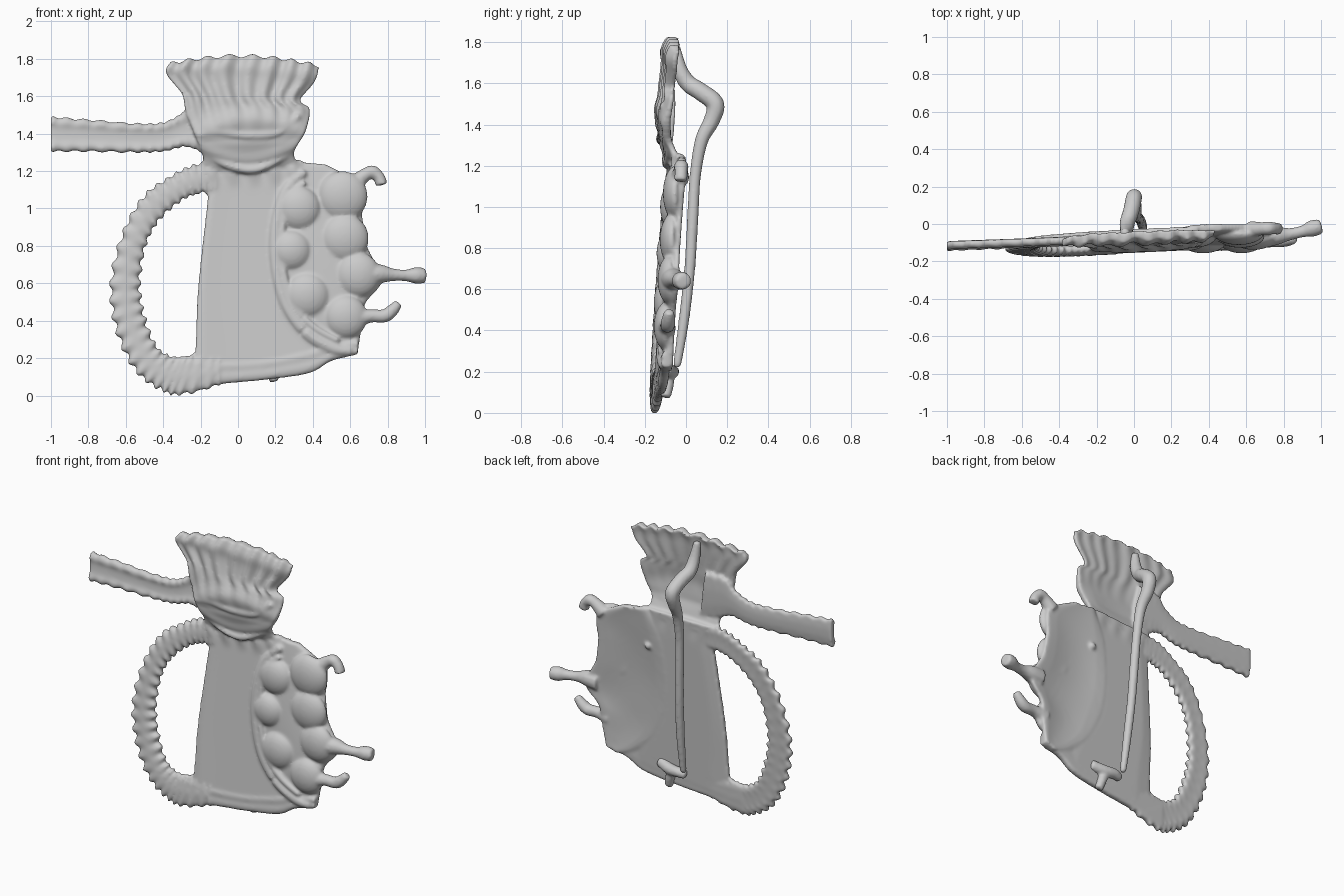
import bpy, bmesh
from math import sin, cos, pi, exp
from mathutils import Vector


def plane_y(x, z):
    """Depth of the slightly tilted badge at a front-view position."""
    return -0.135 + 0.04 * x + 0.07 * z


def along(pts, t):
    """Point at t (0..1) on a Catmull-Rom curve."""
    n = len(pts) - 1
    i = min(int(t * n), n - 1)
    f = t * n - i
    a, b, c, d = (Vector(pts[max(0, min(n, j))]) for j in range(i - 1, i + 3))
    return 0.5 * (2 * b + (c - a) * f + (2 * a - 5 * b + 4 * c - d) * f * f
                  + (3 * b - a - 3 * c + d) * f ** 3)


def bump(v, centre, width):
    return exp(-((v - centre) / width) ** 2)


def finish(name, bm):
    bmesh.ops.recalc_face_normals(bm, faces=bm.faces)
    me = bpy.data.meshes.new(name)
    bm.to_mesh(me)
    bm.free()
    me.shade_smooth()
    ob = bpy.data.objects.new(name, me)
    bpy.context.collection.objects.link(ob)
    return ob


def sheet(name, left, right, nu, nv, thick=0.025, relief=None, bow=None, warp=None):
    """Thin cast sheet lofted between two edges, with relief on the front."""
    bm = bmesh.new()
    front, back = [], []
    for i in range(nu + 1):
        u = i / nu
        a, b = along(left, u), along(right, u)
        fr, bk = [], []
        for j in range(nv + 1):
            v = j / nv
            p = a.lerp(b, v)
            if warp:
                p = p + Vector(warp(u, v))
            r = relief(u, v) if relief else 0
            y = plane_y(p.x, p.y) + (bow(u, v) if bow else 0)
            t = thick * (0.5 + 0.5 * min(1, 6 * min(v, 1 - v)) ** 0.5)
            fr.append(bm.verts.new((p.x, y - t - r, p.y)))
            bk.append(bm.verts.new((p.x, y + t - 0.35 * r, p.y)))
        front.append(fr)
        back.append(bk)
    for g in (front, back):
        for i in range(nu):
            for j in range(nv):
                bm.faces.new((g[i][j], g[i + 1][j], g[i + 1][j + 1], g[i][j + 1]))
    for j in range(nv):
        for i in (0, nu):
            bm.faces.new((front[i][j], front[i][j + 1], back[i][j + 1], back[i][j]))
    for i in range(nu):
        for j in (0, nv):
            bm.faces.new((front[i][j], front[i + 1][j], back[i + 1][j], back[i][j]))
    return finish(name, bm)


def rod(name, pts):
    """Smooth round rod through (x, y, z, radius) points."""
    bm = bmesh.new()
    n, sides = 8 * (len(pts) - 1), 12
    samples = [along(pts, i / n) for i in range(n + 1)]
    rings = []
    for i, s in enumerate(samples):
        d = (samples[min(n, i + 1)] - samples[max(0, i - 1)]).to_3d().normalized()
        ref = Vector((1, 0, 0)) if abs(d.x) < 0.7 else Vector((0, 1, 0))
        e = d.cross(ref).normalized()
        f = d.cross(e)
        r = s[3] * (0.6 if i in (0, n) else 1)
        rings.append([bm.verts.new(s.to_3d() + r * (cos(2 * pi * k / sides) * e
                      + sin(2 * pi * k / sides) * f)) for k in range(sides)])
    for p, q in zip(rings, rings[1:]):
        for k in range(sides):
            m = (k + 1) % sides
            bm.faces.new((p[k], p[m], q[m], q[k]))
    bm.faces.new(rings[0])
    bm.faces.new(rings[-1])
    return finish(name, bm)


def surface_rod(name, pts, lift=0.0):
    """Rod lying on the badge, from (x, z, radius) points."""
    return rod(name, [(x, plane_y(x, z) + lift, z, r) for x, z, r in pts])


def blob(name, x, y, z, r, depth_front, depth_back):
    bm = bmesh.new()
    bmesh.ops.create_uvsphere(bm, u_segments=28, v_segments=16, radius=1)
    for v in bm.verts:
        d = depth_front if v.co.y < 0 else depth_back
        v.co = (x + r * v.co.x, y + d * v.co.y, z + r * v.co.z)
    return finish(name, bm)


def cast(name, parts, voxel, smooth):
    """Melt parts into one soft casting."""
    bpy.ops.object.select_all(action='DESELECT')
    for p in parts:
        p.select_set(True)
    ob = bpy.context.view_layer.objects.active = parts[0]
    bpy.ops.object.join()
    ob.name = ob.data.name = name
    m = ob.modifiers.new("melt", 'REMESH')
    m.mode, m.voxel_size, m.use_smooth_shade = 'VOXEL', voxel, True
    s = ob.modifiers.new("soften", 'SMOOTH')
    s.factor, s.iterations = 0.5, smooth
    for mod in ("melt", "soften"):
        bpy.ops.object.modifier_apply(modifier=mod)


plate = []

# Smooth body panel
plate.append(sheet("body_panel",
      [(-0.23, 0.1), (-0.225, 0.3), (-0.215, 0.55), (-0.19, 0.8), (-0.165, 1.02), (-0.16, 1.12), (-0.2, 1.24)],
      [(0.5, 0.2), (0.45, 0.32), (0.28, 0.55), (0.24, 0.8), (0.28, 1.02), (0.36, 1.14), (0.34, 1.26)],
      50, 30, 0.023, relief=lambda u, v: 0.006 * bump(v, 0.05, 0.08)
      + 0.008 * bump(u, 0.92, 0.07) * (1 + sin(30 * v))))

# Bottom border
plate.append(sheet("bottom_border",
      [(-0.33, 0.01), (-0.2, 0.03), (-0.1, 0.06), (0.15, 0.085), (0.38, 0.12), (0.5, 0.185), (0.64, 0.22)],
      [(-0.33, 0.2), (-0.2, 0.2), (-0.08, 0.19), (0.15, 0.2), (0.38, 0.25), (0.5, 0.28), (0.645, 0.3)],
      60, 14, 0.023, relief=lambda u, v: 0.006 * bump(v, 0.75, 0.2) + 0.004 * bump(v, 0.3, 0.15)))

# Rope-edged handle loop
outer = [(-0.12, 1.23), (-0.23, 1.235), (-0.36, 1.17), (-0.5, 1.07), (-0.615, 0.87), (-0.68, 0.6),
         (-0.65, 0.35), (-0.55, 0.14), (-0.42, 0.035), (-0.3, 0.01), (-0.1, 0.06)]
inner = [(-0.12, 1.09), (-0.2, 1.085), (-0.3, 1.045), (-0.42, 0.94), (-0.495, 0.8), (-0.525, 0.6),
         (-0.5, 0.42), (-0.43, 0.255), (-0.33, 0.2), (-0.24, 0.21), (-0.1, 0.2)]
plate.append(sheet("handle_loop", outer, inner, 180, 14, 0.022,
      relief=lambda u, v: 0.01 * sin(pi * v) + 0.006 * cos(56 * pi * u) * abs(2 * v - 1),
      warp=lambda u, v: (along(inner, u) - along(outer, u)) * (0.16 * (v - 0.5) * cos(56 * pi * u))))

# Side arm with raised borders
plate.append(sheet("side_arm",
      [(-1, 1.305), (-0.8, 1.305), (-0.55, 1.3), (-0.4, 1.305), (-0.28, 1.33), (-0.19, 1.3), (-0.05, 1.25)],
      [(-1, 1.49), (-0.8, 1.475), (-0.55, 1.455), (-0.4, 1.46), (-0.3, 1.51), (-0.24, 1.57), (-0.1, 1.58)],
      90, 14, 0.019,
      relief=lambda u, v: 0.01 * (bump(v, 0.14, 0.14) + bump(v, 0.86, 0.14)) * (1 + 0.3 * sin(95 * u)),
      bow=lambda u, v: -0.035, warp=lambda u, v: (0, 0.012 * (v - 0.5) * sin(95 * u))))

# Gathered neck and pleated frill
plate.append(sheet("pleated_frill",
      [(-0.19, 1.19), (-0.19, 1.29), (-0.23, 1.39), (-0.28, 1.52), (-0.3, 1.61), (-0.385, 1.72), (-0.355, 1.78)],
      [(0.33, 1.22), (0.3, 1.3), (0.36, 1.41), (0.385, 1.53), (0.335, 1.58), (0.41, 1.68), (0.435, 1.765)],
      70, 84, 0.022,
      relief=lambda u, v: (0.01 * cos(15 * pi * v + 1.2 * sin(7 * v)) + 0.005 * sin(23 * v))
      * min(1, max(0, (u - 0.35) * 4)) + 0.016 * bump(u, 0.9, 0.08)
      + 0.02 * bump(u, 0.33 + 0.1 * sin(pi * v), 0.07) + 0.012 * bump(u, 0.22 - 0.12 * sin(pi * v), 0.06),
      bow=lambda u, v: -0.05 * min(1, 4 * u) - 0.03 * sin(pi * u) * (0.4 + 0.6 * sin(pi * v)),
      warp=lambda u, v: (0, u ** 4 * (0.045 * sin(pi * v) + 0.01 * cos(15 * pi * v + 1.2 * sin(7 * v))))))

# Folds crossing the neck
plate.append(surface_rod("upper_neck_fold", [(-0.22, 1.39, 0.018), (-0.12, 1.41, 0.026), (0.06, 1.39, 0.026),
                         (0.22, 1.41, 0.026), (0.33, 1.5, 0.024)], -0.085))
plate.append(surface_rod("lower_neck_fold", [(-0.17, 1.3, 0.015), (-0.05, 1.23, 0.022), (0.1, 1.21, 0.022),
                         (0.27, 1.29, 0.016)], -0.045))

# Dished oval on the right
plate.append(sheet("oval_dish",
      [(0.3, 1.25), (0.21, 1.08), (0.18, 0.92), (0.17, 0.75), (0.2, 0.57), (0.3, 0.38), (0.44, 0.25), (0.56, 0.2)],
      [(0.47, 1.235), (0.66, 1.12), (0.665, 0.96), (0.69, 0.8), (0.77, 0.62), (0.68, 0.49), (0.66, 0.36), (0.64, 0.23)],
      60, 30, 0.021, bow=lambda u, v: 0.012 - 0.03 * sin(pi * u) * sin(pi * v)))

# Crescent rims around the dish
plate.append(surface_rod("outer_rim", [(0.36, 1.2, 0.026), (0.26, 1.1, 0.034), (0.205, 0.92, 0.036),
                         (0.2, 0.72, 0.036), (0.25, 0.5, 0.036), (0.36, 0.34, 0.036), (0.5, 0.255, 0.034),
                         (0.61, 0.235, 0.026)], -0.012))
plate.append(surface_rod("inner_rim", [(0.36, 1.14, 0.014), (0.28, 1.07, 0.018), (0.24, 0.92, 0.018),
                         (0.235, 0.72, 0.018), (0.29, 0.5, 0.018), (0.4, 0.37, 0.018), (0.54, 0.29, 0.016)], -0.03))

# Seven round beads
for i, (x, z, r) in enumerate([(0.325, 1.0, 0.118), (0.56, 1.065, 0.135), (0.285, 0.775, 0.108),
                               (0.57, 0.84, 0.13), (0.37, 0.535, 0.122), (0.64, 0.645, 0.122),
                               (0.575, 0.42, 0.118)]):
    plate.append(blob(f"bead_{i + 1}", x, plane_y(x, z) - 0.01, z, r, 0.064, 0.015))

# Three stems with flared tips on the outer edge
plate.append(surface_rod("upper_stem", [(0.62, 1.13, 0.05), (0.68, 1.18, 0.036), (0.72, 1.195, 0.036),
                         (0.755, 1.165, 0.032), (0.768, 1.125, 0.034)]))
plate.append(rod("middle_stem", [(0.68, -0.07, 0.645, 0.06), (0.76, -0.062, 0.65, 0.052), (0.83, -0.055, 0.645, 0.034),
                 (0.9, -0.04, 0.642, 0.032), (0.95, -0.025, 0.642, 0.045), (1.003, -0.012, 0.64, 0.04)]))
plate.append(surface_rod("lower_stem", [(0.62, 0.41, 0.05), (0.71, 0.425, 0.036), (0.78, 0.425, 0.036),
                         (0.82, 0.45, 0.035), (0.86, 0.495, 0.024)], -0.015))

# Small casting lump on the back of the dish
plate.append(blob("back_lump", 0.3, -0.04, 1.0, 0.025, 0.03, 0.03))

cast("badge_plate", plate, 0.009, 6)

# Hinged pin on the back, rooted along the frill
pin = rod("back_pin", [(-0.05, -0.05, 1.78, 0.022), (-0.04, -0.03, 1.67, 0.036), (-0.035, 0.01, 1.6, 0.042),
                       (-0.015, 0.07, 1.56, 0.044), (0.0, 0.142, 1.5, 0.044), (0.0, 0.125, 1.42, 0.04),
                       (0.01, 0.075, 1.32, 0.033), (0.015, 0.045, 1.15, 0.028), (0.025, 0.033, 0.95, 0.028),
                       (0.035, 0.018, 0.7, 0.027), (0.045, -0.01, 0.45, 0.026), (0.05, -0.045, 0.22, 0.02)])
cast("back_pin", [pin], 0.009, 4)

# Catch for the pin with its small lower knob
catch = [rod("catch_arm", [(0.26, -0.1, 0.22, 0.034), (0.17, -0.075, 0.2, 0.036), (0.1, -0.065, 0.2, 0.032),
                           (0.05, -0.075, 0.19, 0.026)]),
         rod("catch_knob", [(0.16, -0.085, 0.19, 0.032), (0.18, -0.09, 0.13, 0.03), (0.195, -0.1, 0.075, 0.026)])]
cast("pin_catch", catch, 0.009, 4)
